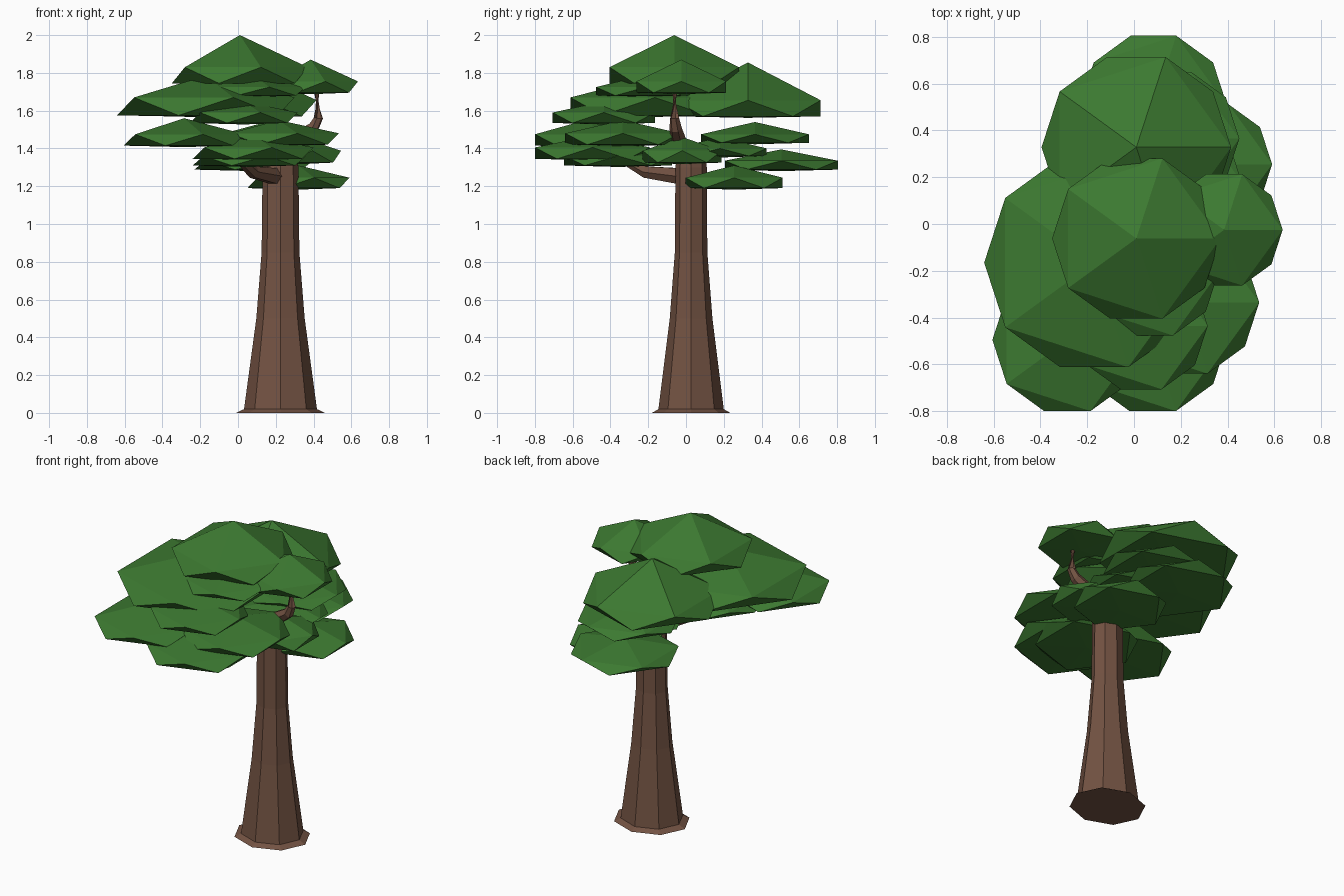
import bpy, bmesh
from math import cos, sin, pi
from mathutils import Vector

if "Cube" in bpy.data.objects:
    bpy.data.objects.remove(bpy.data.objects["Cube"])


def material(name, rgb):
    m = bpy.data.materials.new(name)
    m.diffuse_color = (*rgb, 1)
    m.use_nodes = True
    m.node_tree.nodes["Principled BSDF"].inputs["Base Color"].default_value = m.diffuse_color
    return m


LEAF = material("leaf_green", (0.045, 0.19, 0.03))
BARK = material("bark_brown", (0.17, 0.085, 0.055))


def add(name, bm, mat):
    bmesh.ops.recalc_face_normals(bm, faces=bm.faces)
    me = bpy.data.meshes.new(name)
    bm.to_mesh(me)
    bm.free()
    me.materials.append(mat)
    ob = bpy.data.objects.new(name, me)
    bpy.context.collection.objects.link(ob)
    return ob


def loft(name, rings, mat):
    """Skin a list of equal-length point rings and cap both ends."""
    bm = bmesh.new()
    loops = [[bm.verts.new(p) for p in ring] for ring in rings]
    n = len(loops[0])
    for a, b in zip(loops, loops[1:]):
        for i in range(n):
            j = (i + 1) % n
            bm.faces.new((a[i], a[j], b[j], b[i]))
    bm.faces.new(loops[0][::-1])
    bm.faces.new(loops[-1])
    return add(name, bm, mat)


# Flared octagonal trunk: (height, x radius, y radius)
TX, TY = 0.225, 0.027
profile = [(0, 0.235, 0.207), (0.02, 0.193, 0.173), (0.5, 0.128, 0.113),
           (0.85, 0.1, 0.086), (1.3, 0.095, 0.083), (1.42, 0.08, 0.07)]
loft("trunk", [[(TX + rx * cos(k * pi / 4), TY + ry * sin(k * pi / 4), z)
                for k in range(8)] for z, rx, ry in profile], BARK)


# Branches: tapered tubes along (x, y, z, radius) points
def branch(name, pts, sides=6):
    pos = [Vector(p[:3]) for p in pts]
    rings = []
    for i, c in enumerate(pos):
        t = (pos[min(i + 1, len(pos) - 1)] - pos[max(i - 1, 0)]).normalized()
        q = t.to_track_quat('Z', 'Y')
        rings.append([c + q @ Vector((cos(2 * pi * k / sides), sin(2 * pi * k / sides), 0)) * pts[i][3]
                      for k in range(sides)])
    loft(name, rings, BARK)


branch("right_branch", [(0.24, -0.03, 1.4, 0.05), (0.4, -0.055, 1.51, 0.033),
                        (0.425, -0.06, 1.56, 0.025), (0.415, -0.06, 1.72, 0.02)])
branch("front_branch", [(0.21, 0.0, 1.25, 0.05), (0.08, -0.21, 1.275, 0.035),
                        (0.02, -0.31, 1.33, 0.025)])

# Leaf clumps, squashed icosahedra: x, y, ring radius, then heights of
# peak, upper ring and lower ring
clumps = {
    "top": (0.01, -0.062, 0.36, 2.0, 1.83, 1.745),
    "upper_back": (0.01, 0.328, 0.405, 1.855, 1.655, 1.57),
    "upper_right": (0.385, -0.025, 0.25, 1.87, 1.755, 1.695),
    "upper_left": (-0.17, -0.165, 0.47, 1.785, 1.67, 1.575),
    "upper_front": (0.08, -0.21, 0.28, 1.79, 1.725, 1.68),
    "mid_front": (0.03, -0.435, 0.285, 1.65, 1.59, 1.535),
    "mid_left": (-0.285, -0.495, 0.32, 1.56, 1.475, 1.415),
    "mid_right": (0.215, -0.335, 0.32, 1.55, 1.48, 1.42),
    "mid_back": (0.15, 0.365, 0.3, 1.54, 1.475, 1.43),
    "low_front": (0.08, -0.495, 0.32, 1.47, 1.405, 1.345),
    "low_inner": (0.06, -0.36, 0.3, 1.42, 1.36, 1.31),
    "low_right": (0.325, -0.02, 0.22, 1.46, 1.388, 1.325),
    "low_centre": (0.2, 0.18, 0.26, 1.46, 1.4, 1.36),
    "low_back": (0.083, 0.505, 0.315, 1.395, 1.335, 1.288),
    "lowest": (0.32, 0.255, 0.27, 1.31, 1.245, 1.19),
}
for name, (x, y, r, peak, upper, lower) in clumps.items():
    bm = bmesh.new()
    bmesh.ops.create_icosphere(bm, subdivisions=1, radius=1)
    s = r / 0.8944
    for v in bm.verts:
        z = v.co.z
        h = peak if z > 0.9 else upper if z > 0 else lower if z > -0.9 else lower - 0.008
        v.co = (x + v.co.x * s, y + v.co.y * s, h)
    add(name + "_leaves", bm, LEAF)
